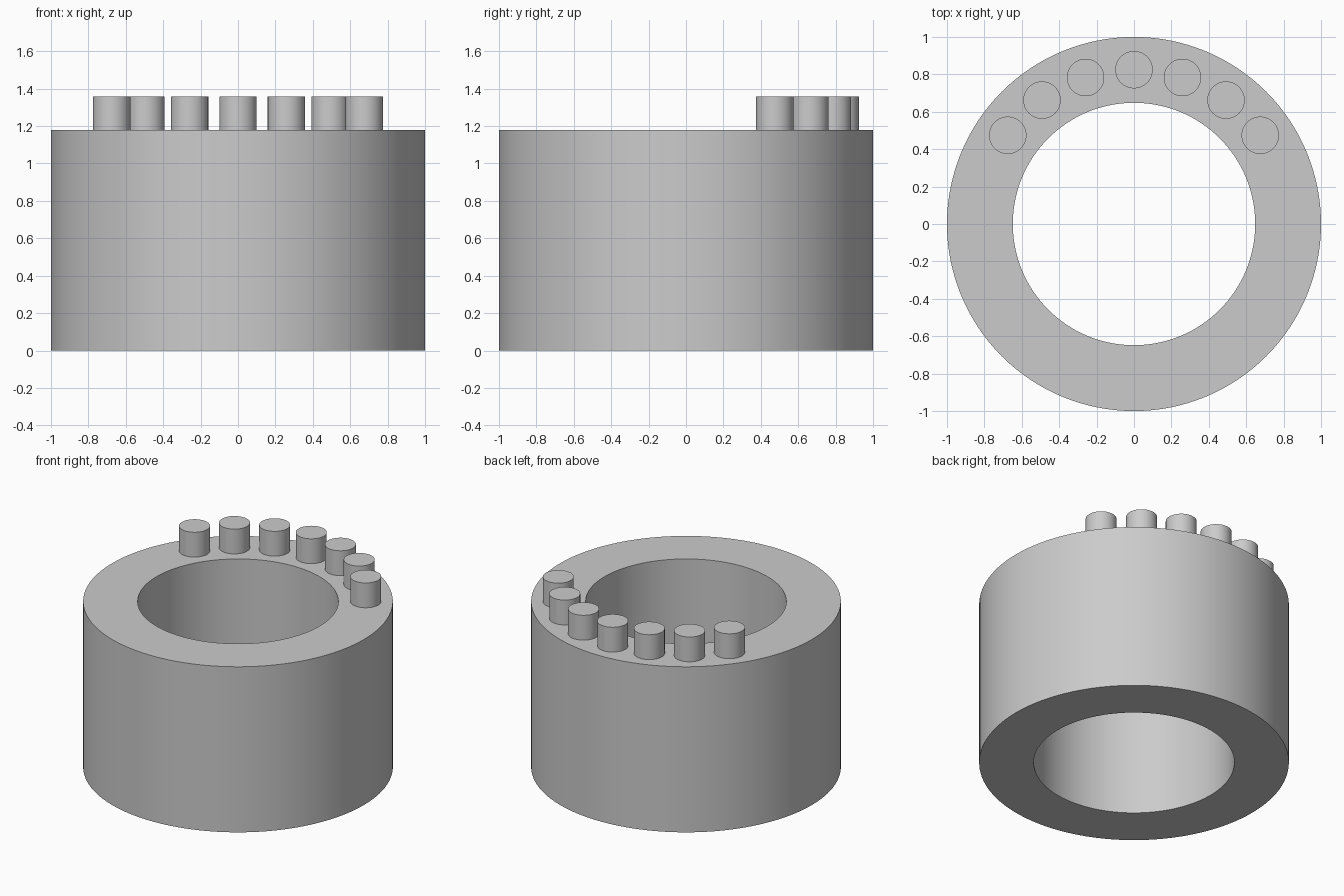
import bpy
import bmesh
from math import sin, cos, pi, radians

cube = bpy.data.objects.get("Cube")
if cube:
    bpy.data.objects.remove(cube, do_unlink=True)

HEIGHT, OUTER, INNER = 1.18, 1.0, 0.648
PEG_TOP, PEG_RADIUS, PEG_CIRCLE = 1.357, 0.1, 0.825
PEG_STEP = radians(18.3)

grey = bpy.data.materials.new("plain grey")
grey.use_nodes = True
colour = (0.6, 0.6, 0.6, 1)
grey.diffuse_color = colour
grey.node_tree.nodes["Principled BSDF"].inputs["Base Color"].default_value = colour


def finish(obj):
    obj.data.materials.append(grey)
    bpy.ops.object.select_all(action="DESELECT")
    obj.select_set(True)
    bpy.context.view_layer.objects.active = obj
    bpy.ops.object.shade_smooth_by_angle(angle=radians(30))


def make_ring(name, inner, outer, height, sides):
    """Sweep a rectangular section around z into a closed tube."""
    bm = bmesh.new()
    section = [(inner, 0), (outer, 0), (outer, height), (inner, height)]
    loops = []
    for i in range(sides):
        a = 2 * pi * i / sides
        loops.append([bm.verts.new((r * cos(a), r * sin(a), z)) for r, z in section])
    for i in range(sides):
        p, q = loops[i], loops[(i + 1) % sides]
        for j in range(4):
            k = (j + 1) % 4
            bm.faces.new((p[j], q[j], q[k], p[k]))
    bmesh.ops.recalc_face_normals(bm, faces=bm.faces)
    mesh = bpy.data.meshes.new(name)
    bm.to_mesh(mesh)
    bm.free()
    obj = bpy.data.objects.new(name, mesh)
    bpy.context.collection.objects.link(obj)
    finish(obj)


# Thick-walled open cylinder
make_ring("ring_body", INNER, OUTER, HEIGHT, 128)

# Arc of pegs along the back of the rim
for i in range(-3, 4):
    a = i * PEG_STEP
    bpy.ops.mesh.primitive_cylinder_add(
        vertices=64, radius=PEG_RADIUS, depth=PEG_TOP - HEIGHT,
        location=(PEG_CIRCLE * sin(a), PEG_CIRCLE * cos(a), (PEG_TOP + HEIGHT) / 2))
    peg = bpy.context.object
    peg.name = f"rim_peg_{i + 4}"
    finish(peg)
